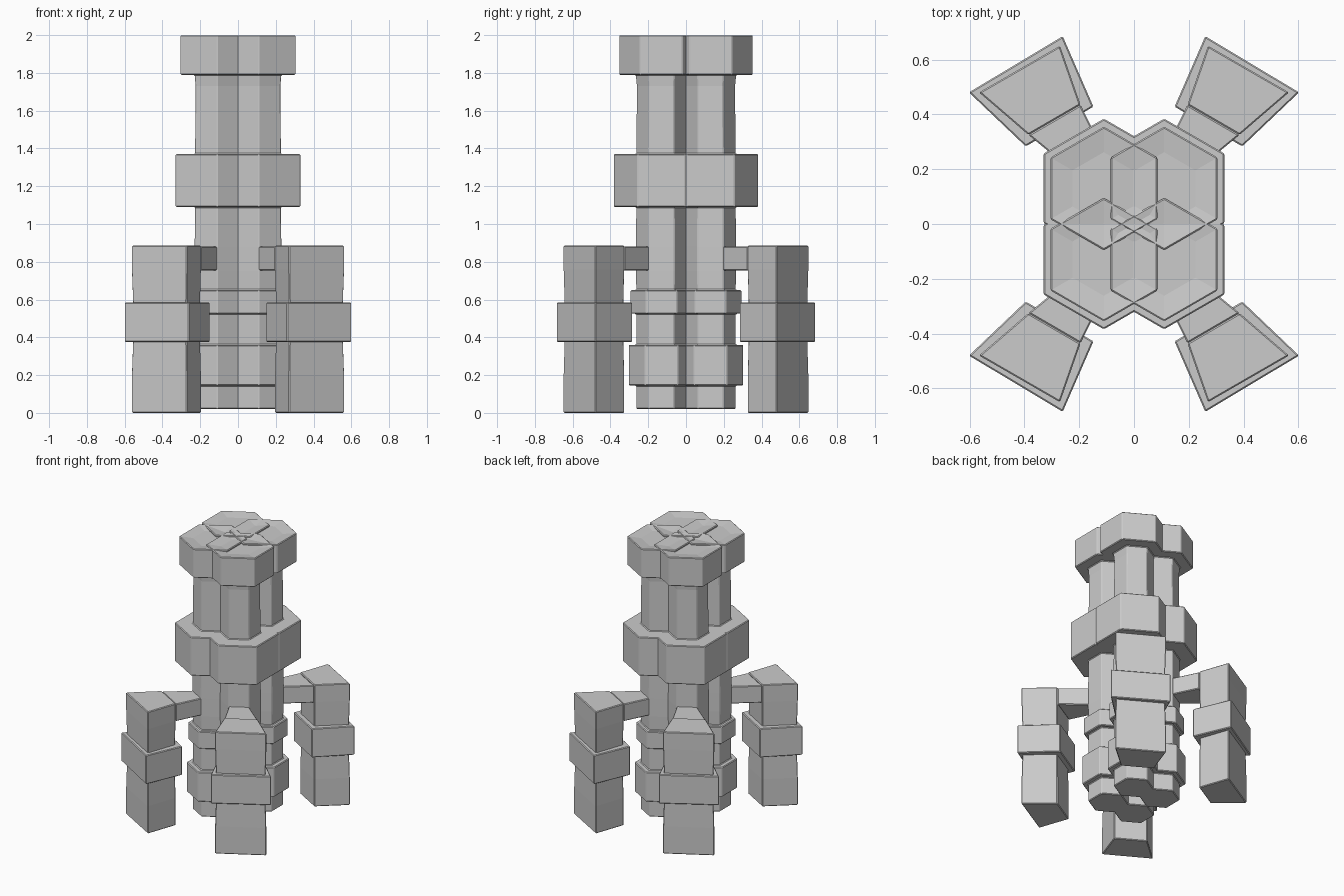
import bpy, bmesh, math
from mathutils import Vector

cube = bpy.data.objects.get("Cube")
if cube:
    bpy.data.objects.remove(cube)

grey = bpy.data.materials.new("light_grey")
grey.use_nodes = True
grey.diffuse_color = (0.6, 0.6, 0.6, 1)
grey.node_tree.nodes["Principled BSDF"].inputs["Base Color"].default_value = (0.6, 0.6, 0.6, 1)


def loft(name, rings):
    """Join equal-sized rings of points into a closed solid."""
    bm = bmesh.new()
    rows = [[bm.verts.new(p) for p in ring] for ring in rings]
    n = len(rows[0])
    for low, high in zip(rows, rows[1:]):
        for i in range(n):
            j = (i + 1) % n
            bm.faces.new((low[i], low[j], high[j], high[i]))
    bm.faces.new(rows[0])
    bm.faces.new(rows[-1])
    bmesh.ops.recalc_face_normals(bm, faces=bm.faces[:])
    mesh = bpy.data.meshes.new(name)
    bm.to_mesh(mesh)
    bm.free()
    mesh.materials.append(grey)
    obj = bpy.data.objects.new(name, mesh)
    bpy.context.collection.objects.link(obj)
    bevel = obj.modifiers.new("edge_bevel", 'BEVEL')
    bevel.width = 0.005
    bevel.segments = 1
    bevel.limit_method = 'ANGLE'
    return obj


def hexagon(cx, cy, r, z):
    return [(cx + r * math.sin(math.radians(60 * i)),
             cy + r * math.cos(math.radians(60 * i)), z) for i in range(6)]


def outline(points, grow, z, sx, sy):
    """Leg cross-section, scaled about its own centre and mirrored."""
    mid = sum(points, Vector((0, 0))) / len(points)
    scaled = [mid + (p - mid) * grow for p in points]
    return [(sx * p.x, sy * p.y, z) for p in scaled]


# Column profile: radius and height, from foot to cap
R = 0.135
column = [(R, 0.02), (R, 0.145), (0.175, 0.145), (0.175, 0.36), (R, 0.36),
          (R, 0.525), (0.165, 0.525), (0.165, 0.65), (R, 0.65), (0.138, 0.75),
          (0.138, 0.88), (R, 1.09), (0.254, 1.09), (0.254, 1.37), (R, 1.37),
          (0.132, 1.73), (0.138, 1.79), (0.225, 1.79), (0.225, 2.0), (0.132, 1.988)]

# Leg plan (outer pair, then inner pair) and its height levels
leg_plan = [Vector(p) for p in ((0.27, 0.65), (0.565, 0.48), (0.385, 0.325), (0.195, 0.435))]
collar_plan = [Vector(p) for p in ((0.26, 0.685), (0.602, 0.48), (0.395, 0.283), (0.148, 0.428))]
leg_levels = [(1, 0), (1, 0.2), (0.97, 0.375), (0.97, 0.585), (1, 0.76), (1, 0.885)]

for sx, side in ((1, "left"), (-1, "right")):
    for sy, end in ((-1, "front"), (1, "back")):
        tag = f"{end}_{side}"
        loft(f"column_{tag}", [hexagon(sx * 0.11, sy * 0.13, r, z) for r, z in column])
        loft(f"leg_{tag}", [outline(leg_plan, g, z, sx, sy) for g, z in leg_levels])
        loft(f"leg_collar_{tag}", [outline(collar_plan, 1, z, sx, sy) for z in (0.375, 0.585)])
        # Arm flares from a hexagon side out to the leg
        arm_plan = [leg_plan[3], leg_plan[2], Vector((0.227, 0.195)), Vector((0.11, 0.262))]
        loft(f"arm_{tag}", [outline(arm_plan, 1, z, sx, sy) for z in (0.755, 0.88)])
